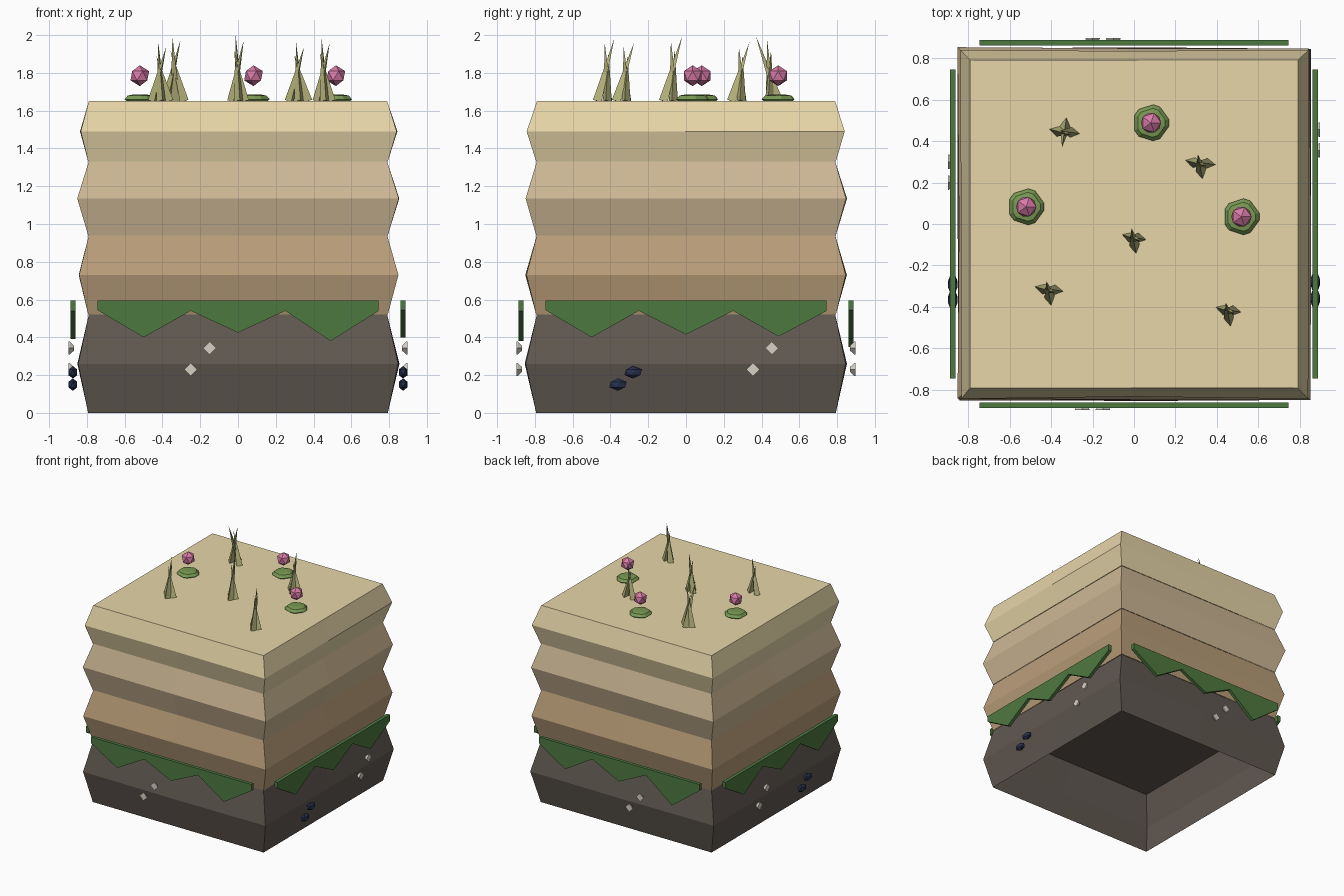
import bpy, bmesh, math, random
from mathutils import Matrix, Vector

if "Cube" in bpy.data.objects:
    bpy.data.objects.remove(bpy.data.objects["Cube"])

random.seed(4)


def material(name, rgb):
    # sRGB 0-255 to linear
    m = bpy.data.materials.new(name)
    m.diffuse_color = [(c / 255) ** 2.2 for c in rgb] + [1]
    m.use_nodes = True
    m.node_tree.nodes["Principled BSDF"].inputs["Base Color"].default_value = m.diffuse_color
    return m


SAND = material("sand", (230, 213, 167))
TAN = material("tan_soil", (205, 183, 148))
BROWN = material("brown_soil", (185, 157, 121))
ROCK = material("dark_rock", (97, 89, 82))
GREEN = material("moss", (79, 120, 66))
STONE = material("pale_stone", (214, 208, 196))
GEM = material("dark_gem", (44, 52, 78))
GRASS = material("dry_grass", (180, 178, 122))
LEAF = material("leaf", (120, 152, 84))
PINK = material("pink", (215, 122, 165))


def finish(name, bm, mat):
    bmesh.ops.recalc_face_normals(bm, faces=bm.faces)
    me = bpy.data.meshes.new(name)
    bm.to_mesh(me)
    bm.free()
    me.materials.append(mat)
    ob = bpy.data.objects.new(name, me)
    bpy.context.collection.objects.link(ob)
    return ob


def loft(name, rings, mat, cap_start=True):
    # skin a stack of rings and cap the ends
    bm = bmesh.new()
    vs = [[bm.verts.new(p) for p in r] for r in rings]
    n = len(vs[0])
    for a, b in zip(vs, vs[1:]):
        for i in range(n):
            j = (i + 1) % n
            bm.faces.new((a[i], a[j], b[j], b[i]))
    if cap_start:
        bm.faces.new(vs[0][::-1])
    bm.faces.new(vs[-1])
    return finish(name, bm, mat)


def square(half, z, jitter=0.0):
    pts = [(-1, -1), (0, -1), (1, -1), (1, 0), (1, 1), (0, 1), (-1, 1), (-1, 0)]
    r = lambda: random.uniform(-jitter, jitter)
    return [(x * half + r(), y * half + r(), z) for x, y in pts]


# Soil layers, each bulging at mid height; open underneath
for name, z0, z1, mid, mat in [
    ("rock_layer", 0.0, 0.52, 0.85, ROCK),
    ("brown_layer", 0.52, 0.94, 0.846, BROWN),
    ("tan_layer", 0.94, 1.33, 0.848, TAN),
    ("sand_layer", 1.33, 1.65, 0.838, SAND),
]:
    rings = [square(0.793, z0), square(mid, (z0 + z1) / 2, 0.006), square(0.79, z1)]
    loft(name, rings, mat, cap_start=False)

# Decorations on the four sides: (name, moss dips, stone start, gem positions)
sides = [
    ("front", (0.40, 0.425, 0.38), -0.25, ()),
    ("right", (0.40, 0.415, 0.405), 0.355, ((-0.36, 0.15), (-0.28, 0.215))),
    ("back", (0.39, 0.42, 0.35), 0.10, ()),
    ("left", (0.40, 0.42, 0.39), -0.30, ((0.29, 0.15), (0.365, 0.215))),
]
for k, (side, dips, u0, gems) in enumerate(sides):
    turn = Matrix.Rotation(k * math.pi / 2, 4, 'Z')

    # Zigzag moss fringe
    outline = [(0.745, 0.595), (-0.745, 0.595), (-0.745, 0.545), (-0.5, dips[0]), (-0.25, 0.54),
               (0, dips[1]), (0.25, 0.54), (0.49, dips[2]), (0.745, 0.54)]
    ob = loft(side + "_moss", [[(u, -d, z) for u, z in outline] for d in (0.86, 0.888)], GREEN)
    ob.data.transform(turn)

    # Diamond stones
    for i, (u, z) in enumerate([(u0, 0.23), (u0 + 0.1, 0.343)]):
        rings = [[(u + r * math.cos(a * math.pi / 2), -d, z + r * math.sin(a * math.pi / 2))
                  for a in range(4)] for r, d in ((0.012, 0.867), (0.035, 0.892), (0.035, 0.898))]
        ob = loft(f"{side}_stone_{i + 1}", rings, STONE)
        ob.data.transform(turn)

    # Dark gems
    for i, (u, z) in enumerate(gems):
        bm = bmesh.new()
        bmesh.ops.create_icosphere(bm, subdivisions=1, radius=1)
        place = Matrix.Translation((u, -0.874, z)) @ Matrix.Diagonal((0.052, 0.027, 0.033, 1))
        bm.transform(turn @ place)
        finish(f"{side}_gem_{i + 1}", bm, GEM)

# Flowers: chamfered pentagonal leaf pad with a faceted ball above
pad_angles = [a * math.tau / 5 + s for a in range(5) for s in (-0.2, 0.2)]
for i, (x, y) in enumerate([(-0.52, 0.083), (0.082, 0.488), (0.518, 0.035)]):
    rings = [[(x + r * math.cos(a), y + r * math.sin(a), z) for a in pad_angles]
             for r, z in ((0.072, 1.648), (0.088, 1.66), (0.07, 1.68), (0.035, 1.686))]
    loft(f"leaf_pad_{i + 1}", rings, LEAF)
    bm = bmesh.new()
    bmesh.ops.create_icosphere(bm, subdivisions=1, radius=0.055)
    bm.transform(Matrix.Translation((x, y, 1.785)))
    finish(f"flower_{i + 1}", bm, PINK)


def blade(bm, base, tip, radius):
    axis = Vector(tip) - Vector(base)
    rot = axis.to_track_quat('Z', 'Y').to_matrix().to_4x4()
    place = Matrix.Translation((Vector(base) + Vector(tip)) / 2) @ rot
    bmesh.ops.create_cone(bm, cap_ends=True, segments=3, radius1=radius, radius2=0.0,
                          depth=axis.length, matrix=place)


# Grass tufts: three leaning blades crossing near the top (x, y, height, spread, lean)
for i, (x, y, h, w, lean) in enumerate([
    (-0.335, 0.44, 0.345, 0.045, -0.07), (0.32, 0.29, 0.31, 0.045, 0.045),
    (0.0, -0.07, 0.345, 0.03, 0.05), (-0.41, -0.32, 0.31, 0.04, 0.045),
    (0.455, -0.42, 0.33, 0.033, 0.04),
]):
    bm = bmesh.new()
    back = -0.045 if lean > 0 else 0.045
    for bx, by, tx, ty, hh in [(-w, 0.01, 0.03, -0.01, h * 0.93), (w, 0.0, -0.022, 0.01, h * 0.78),
                               (0.005, back, -0.012, lean, h)]:
        blade(bm, (x + bx, y + by, 1.65), (x + tx, y + ty, 1.65 + hh), 0.029)
    finish(f"grass_tuft_{i + 1}", bm, GRASS)
